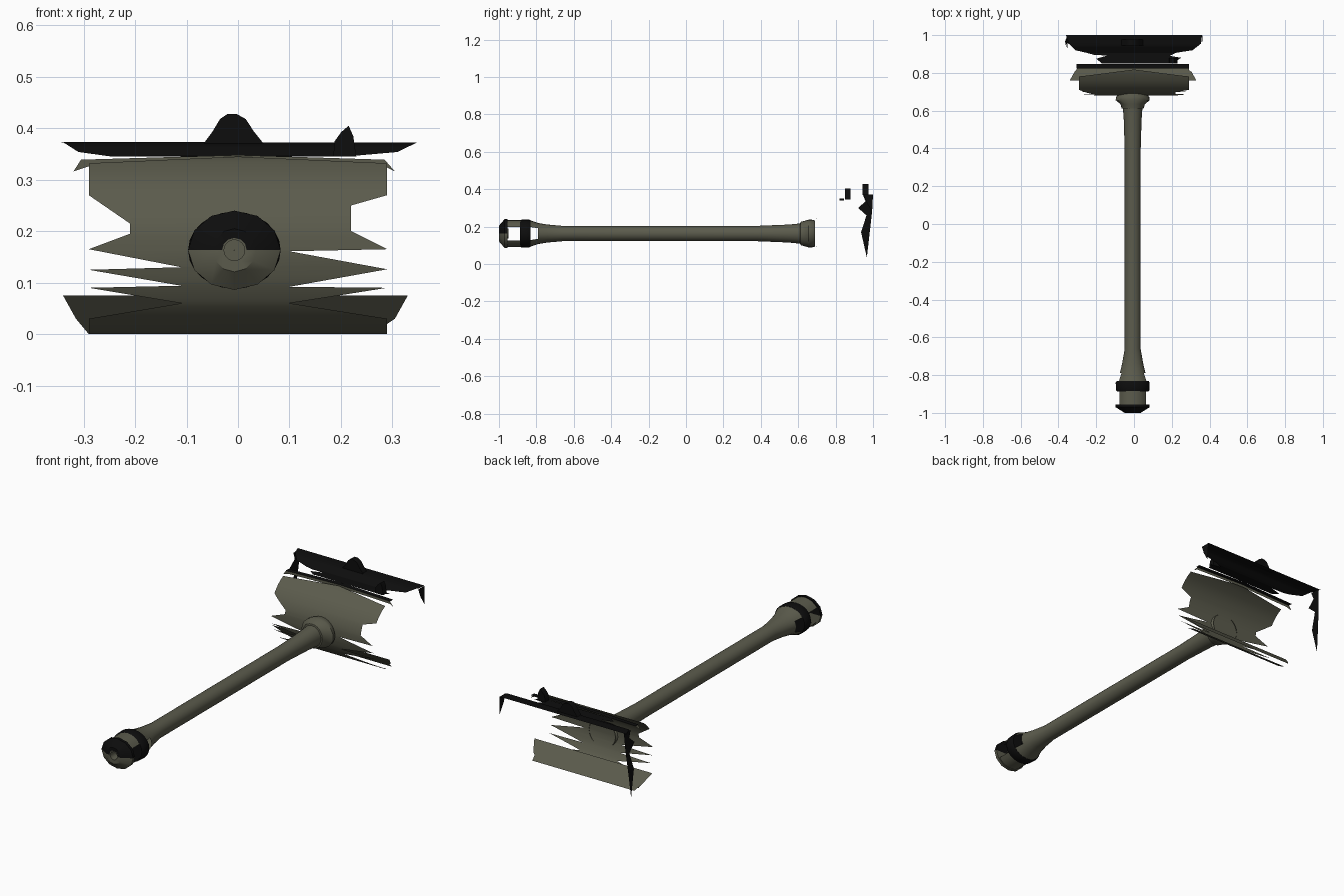
import bpy, bmesh, math
from mathutils import Vector

if "Cube" in bpy.data.objects:
    bpy.data.objects.remove(bpy.data.objects["Cube"])

CX, CZ = -0.007, 0.163          # barrel axis


def material(name, col):
    m = bpy.data.materials.new(name)
    m.diffuse_color = (*col, 1)
    m.use_nodes = True
    m.node_tree.nodes["Principled BSDF"].inputs["Base Color"].default_value = m.diffuse_color
    return m


OLIVE = material("olive_paint", (0.105, 0.105, 0.073))
BLACK = material("black_canvas", (0.004, 0.004, 0.004))


def finish(name, bm, mats, smooth=True, recalc=True):
    if recalc:
        bmesh.ops.recalc_face_normals(bm, faces=bm.faces[:])
    me = bpy.data.meshes.new(name)
    bm.to_mesh(me)
    bm.free()
    ob = bpy.data.objects.new(name, me)
    bpy.context.collection.objects.link(ob)
    for m in mats:
        me.materials.append(m)
    if smooth:
        bpy.ops.object.select_all(action='DESELECT')
        ob.select_set(True)
        bpy.context.view_layer.objects.active = ob
        bpy.ops.object.shade_smooth_by_angle(angle=math.radians(35))
    return ob


def lathe(name, profile, mats, n=24, remove=None, paint=None):
    """Elliptical rings (y, x radius, z radius) joined along the barrel axis."""
    bm = bmesh.new()
    rings = [[bm.verts.new((CX + rx * math.cos(2 * math.pi * i / n), y,
                            CZ + rz * math.sin(2 * math.pi * i / n)))
              for i in range(n)] for y, rx, rz in profile]
    for a, b in zip(rings, rings[1:]):
        for i in range(n):
            j = (i + 1) % n
            bm.faces.new((a[i], a[j], b[j], b[i]))
    bmesh.ops.recalc_face_normals(bm, faces=bm.faces[:])
    if remove:
        gone = [f for f in bm.faces if remove(f.calc_center_median())]
        bmesh.ops.delete(bm, geom=gone, context='FACES')
    if paint:
        for f in bm.faces:
            f.material_index = int(paint(f.calc_center_median()))
    return finish(name, bm, mats, recalc=False)


def sheet(name, outline, to3d, mat, cuts=(), cut_axis=1, want=None):
    """Flat outline, sliced at the cut values, then bent through to3d(a, b)."""
    bm = bmesh.new()
    bm.faces.new([bm.verts.new((a, b, 0)) for a, b in outline])
    normal = Vector((0, 1, 0)) if cut_axis else Vector((1, 0, 0))
    for c in cuts:
        bmesh.ops.bisect_plane(bm, geom=bm.verts[:] + bm.edges[:] + bm.faces[:],
                               plane_co=normal * c, plane_no=normal, dist=1e-5)
    bmesh.ops.triangulate(bm, faces=bm.faces[:])
    for v in bm.verts:
        v.co = to3d(v.co.x, v.co.y)
    bm.normal_update()
    if want and sum((f.normal * f.calc_area() for f in bm.faces), Vector()).dot(want) < 0:
        bmesh.ops.reverse_faces(bm, faces=bm.faces[:])
    return finish(name, bm, [mat], recalc=False)


# Barrel with flared muzzle neck, side vents cut through the flare
lathe("barrel", [(-.835, .085, .071), (-.79, .068, .056), (-.74, .056, .048),
                 (-.66, .042, .041), (.38, .042, .041), (.55, .047, .048),
                 (.62, .052, .055)], [OLIVE],
      remove=lambda c: c.y < -.8 and abs(c.z - CZ) < .027)

# Collar where the barrel enters the mantlet
lathe("barrel_collar", [(.61, .05, .052), (.612, .058, .062), (.635, .065, .068),
                        (.655, .09, .074), (.672, .088, .074), (.69, .075, .07)], [OLIVE])

# Muzzle brake: rear ring, top and bottom bridges, front cap, bore
lathe("brake_ring", [(-.888, .03, .03), (-.888, .082, .07), (-.88, .088, .074),
                     (-.84, .09, .075), (-.832, .085, .071), (-.832, .03, .03)], [BLACK])
lathe("brake_bridges", [(-.965, .08, .072), (-.87, .08, .072), (-.87, .066, .058),
                        (-.965, .066, .058), (-.965, .08, .072)], [OLIVE],
      remove=lambda c: abs(c.z - CZ) < .04)
lathe("brake_cap", [(-1, .024, .024), (-1, .042, .042), (-.97, .09, .077),
                    (-.955, .09, .077), (-.955, .022, .022)], [OLIVE, BLACK], n=12,
      paint=lambda c: c.z > CZ + .002)
lathe("bore", [(-.95, .0005, .0005), (-.95, .02, .02), (-1, .02, .02), (-1, .026, .026),
               (-.95, .026, .026)], [OLIVE])


# Curved mantlet plate with torn, notched sides
def mantlet_point(x, z):
    d = min(abs(z - .17), .178)
    return Vector((x, .86 - math.sqrt(.18 ** 2 - d * d), z))


mantlet = [(-.29, 0), (.29, 0), (.29, .03), (.10, .06), (.29, .09), (.10, .092),
           (.29, .126), (.10, .161), (.29, .165), (.22, .20), (.22, .25), (.29, .27),
           (.29, .332), (0, .345), (-.29, .332), (-.29, .27), (-.21, .215), (-.21, .195),
           (-.29, .165), (-.11, .13), (-.29, .125), (-.11, .094), (-.29, .09),
           (-.11, .06), (-.29, .03)]
sheet("mantlet_plate", mantlet, mantlet_point, OLIVE,
      [i * .0155 + .008 for i in range(22)], want=Vector((0, -1, 0)))

# Lower flap behind the mantlet
sheet("lower_flap", [(-.34, .075), (-.315, .03), (-.29, .02), (-.29, 0), (.29, 0),
                     (.29, .02), (.305, .03), (.33, .075)],
      lambda x, z: Vector((x, .76 + (.075 - z) * 1.0, z)), OLIVE, want=Vector((0, -1, -1)))

# Lip along the top of the mantlet: olive front, black top
sheet("mantlet_lip", [(-.32, .316), (-.29, .326), (0, .334), (.285, .326), (.305, .316),
                      (.285, .339), (0, .348), (-.305, .339)],
      lambda x, z: Vector((x, .825, z)), OLIVE, want=Vector((0, -1, 0)))
sheet("lip_top", [(-.305, .822), (.29, .822), (.29, .846), (-.305, .846)],
      lambda x, y: Vector((x, y, .349 - .03 * abs(x))), BLACK, [0], 0, Vector((0, 0, 1)))


# Canvas cover on top
def canvas_point(x, y):
    t = min(max((y - .905) / .045, 0), 1)
    return Vector((x, y, .348 + .029 * t - .012 * abs(x)))


sheet("canvas_cover", [(-.36, 1), (-.345, .955), (-.31, .92), (-.25, .906), (-.21, .895),
                       (-.14, .892), (-.20, .875), (-.17, .85), (.20, .85), (.25, .88),
                       (.19, .89), (.22, .906), (.31, .92), (.355, .955), (.36, 1)],
      canvas_point, BLACK, [.905, .92, .935, .95], want=Vector((0, 0, 1)))

# Hanging canvas strips at either end
sheet("left_strip", [(1, .372), (.995, .28), (.967, .035), (.936, .17), (.965, .26),
                     (.92, .30), (.96, .335), (.945, .372)],
      lambda y, z: Vector((-.347 - .018 * min(1, (.372 - z) / .3), y, z)), BLACK,
      [.335, .30, .26, .17], want=Vector((-1, 0, 0)))
sheet("right_strip", [(1, .372), (.995, .28), (.965, .33), (.95, .372)],
      lambda y, z: Vector((.36 + .003 * (.372 - z) / .1, y, z)), BLACK,
      want=Vector((1, 0, 0)))

# Folds standing on the canvas
for name, pts, y0, y1 in (
        ("centre_fold", [(-.067, .37), (-.05, .393), (-.035, .418), (-.02, .428),
                         (-.003, .428), (.015, .418), (.03, .395), (.05, .37)], .945, .977),
        ("small_fold", [(.185, .345), (.188, .375), (.2, .392), (.215, .405),
                        (.224, .385), (.23, .345)], .85, .88)):
    bm = bmesh.new()
    face = bm.faces.new([bm.verts.new((x, y0, z)) for x, z in pts])
    ext = bmesh.ops.extrude_face_region(bm, geom=[face])["geom"]
    for v in ext:
        if isinstance(v, bmesh.types.BMVert):
            v.co.y = y1
    finish(name, bm, [BLACK])
